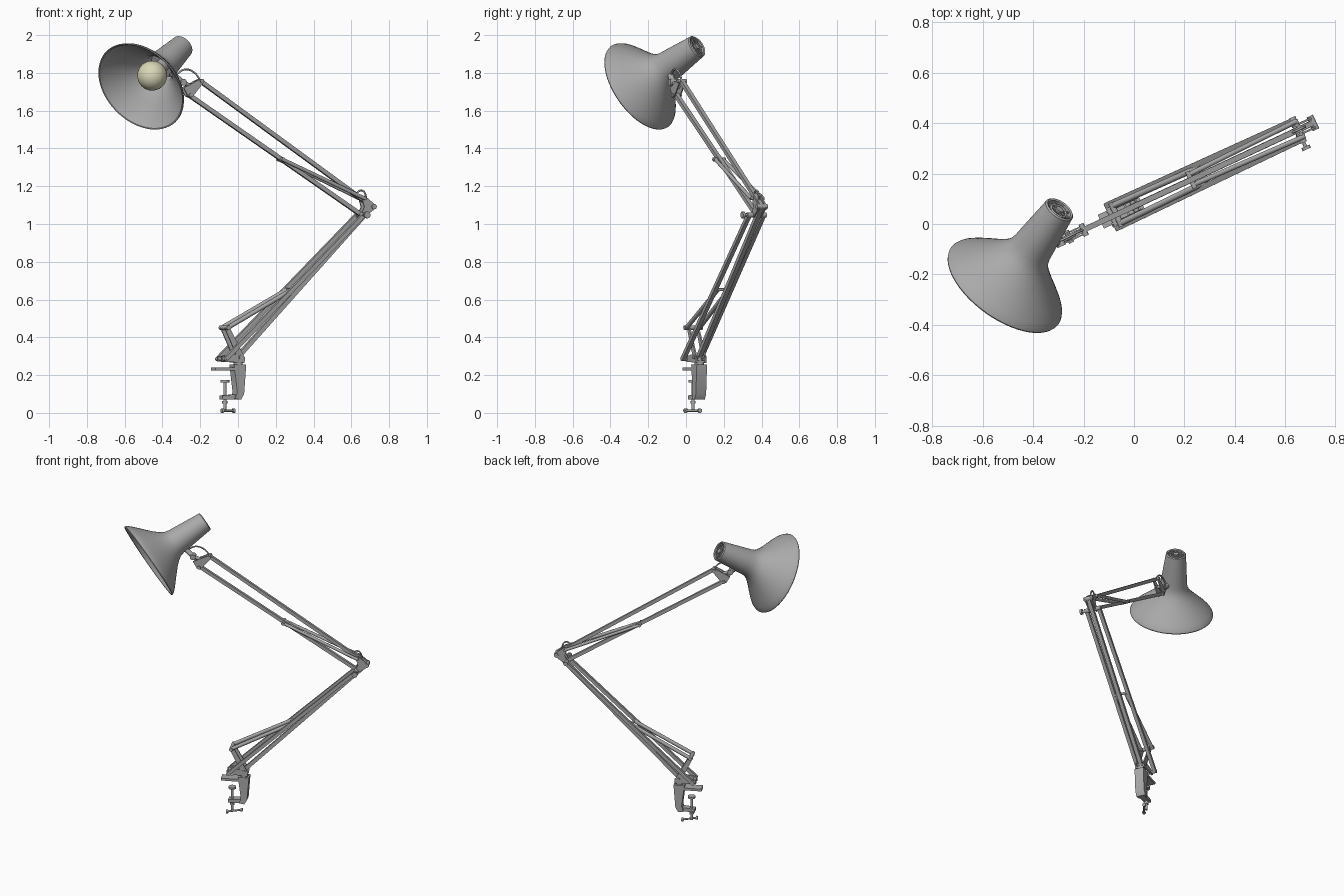
import bpy, bmesh, math
from mathutils import Vector, Matrix

cube = bpy.data.objects.get("Cube")
if cube:
    bpy.data.objects.remove(cube, do_unlink=True)


def material(name, rgb):
    m = bpy.data.materials.new(name)
    m.use_nodes = True
    m.diffuse_color = (*rgb, 1)
    m.node_tree.nodes["Principled BSDF"].inputs["Base Color"].default_value = (*rgb, 1)
    return m


GREY = material("grey metal", (0.4, 0.4, 0.4))
CREAM = material("cream glass", (0.7, 0.68, 0.48))

# The arm lies in an upright plane: s runs along it, t across it
U = Vector((math.cos(math.radians(25)), math.sin(math.radians(25)), 0))
T = Vector((-U.y, U.x, 0))
ORIGIN = Vector((0, 0.07, 0))


def P(s, z, t=0):
    return ORIGIN + U * s + T * t + Vector((0, 0, z))


def finish(name, bm, mat=GREY):
    bmesh.ops.recalc_face_normals(bm, faces=bm.faces)
    mesh = bpy.data.meshes.new(name)
    bm.to_mesh(mesh)
    bm.free()
    ob = bpy.data.objects.new(name, mesh)
    bpy.context.collection.objects.link(ob)
    mesh.materials.append(mat)
    bpy.ops.object.select_all(action='DESELECT')
    bpy.context.view_layer.objects.active = ob
    ob.select_set(True)
    bpy.ops.object.shade_smooth_by_angle(angle=math.radians(35))
    return ob


def rod(name, a, b, r, sides=16, r2=None):
    """Cylinder between two points; four sides give a square tube aligned to the arm."""
    z = (b - a).normalized()
    side = T if abs(z.dot(T)) < 0.9 else Vector((0, 0, 1))
    y = z.cross(side).normalized()
    x = y.cross(z)
    m = Matrix((x, y, z)).transposed().to_4x4()
    m.translation = (a + b) / 2
    k = 1
    if sides == 4:
        m = m @ Matrix.Rotation(math.pi / 4, 4, 'Z')
        k = math.sqrt(2)
    bm = bmesh.new()
    bmesh.ops.create_cone(bm, cap_ends=True, segments=sides, radius1=r * k,
                          radius2=(r if r2 is None else r2) * k,
                          depth=(b - a).length, matrix=m)
    return finish(name, bm)


def pin(name, s, z, half, r=0.011):
    rod(name, P(s, z, -half), P(s, z, half), r)


def plate(name, outline, t0, t1):
    """Outline in (s, z), given thickness across the arm."""
    bm = bmesh.new()
    face = bm.faces.new([bm.verts.new(P(s, z, t0)) for s, z in outline])
    ext = bmesh.ops.extrude_face_region(bm, geom=[face])
    verts = [v for v in ext["geom"] if isinstance(v, bmesh.types.BMVert)]
    bmesh.ops.translate(bm, verts=verts, vec=T * (t1 - t0))
    return finish(name, bm)


def cord(name, points, r=0.005):
    cu = bpy.data.curves.new(name, 'CURVE')
    cu.dimensions = '3D'
    cu.bevel_depth = r
    cu.bevel_resolution = 2
    sp = cu.splines.new('BEZIER')
    sp.bezier_points.add(len(points) - 1)
    for bp, p in zip(sp.bezier_points, points):
        bp.co = p
        bp.handle_left_type = bp.handle_right_type = 'AUTO'
    cu.materials.append(GREY)
    ob = bpy.data.objects.new(name, cu)
    bpy.context.collection.objects.link(ob)


# Table clamp: body, jaw and screw
plate("clamp_body", [(-0.036, 0.255), (0.034, 0.255), (0.022, 0.1), (0.004, 0.07),
                     (-0.03, 0.075), (-0.018, 0.11)], -0.03, 0.03)
plate("clamp_jaw", [(-0.145, 0.224), (-0.02, 0.224), (-0.02, 0.24), (-0.145, 0.24)], -0.03, 0.03)
plate("clamp_foot", [(-0.1, 0.072), (0, 0.072), (0, 0.1), (-0.1, 0.092)], -0.02, 0.02)
rod("clamp_screw", P(-0.077, 0.01), P(-0.077, 0.17), 0.008)
rod("clamp_pad", P(-0.077, 0.162), P(-0.077, 0.175), 0.024)
rod("clamp_collar", P(-0.077, 0.05), P(-0.077, 0.064), 0.014)
pin_a, pin_b = P(-0.105, 0.012, -0.03), P(-0.02, 0.012, 0.012)
rod("screw_handle", pin_a, pin_b, 0.006)
for end in (pin_a, pin_b):
    rod("handle_end", end - U * 0.006, end + U * 0.006, 0.012)

# Swivel post and base bracket
rod("swivel_post", P(0, 0.25), P(0, 0.29), 0.014)
rod("swivel_collar", P(0, 0.255), P(0, 0.268), 0.025)
for t in (-0.026, 0.026):
    plate("base_plate", [(-0.11, 0.272), (0.024, 0.265), (0.028, 0.295), (0, 0.315),
                         (-0.11, 0.297)], t - 0.004, t + 0.004)
    plate("base_upright", [(-0.09, 0.448), (-0.066, 0.458), (0.022, 0.3), (-0.012, 0.285)],
          t - 0.004, t + 0.004)
plate("base_bridge", [(-0.03, 0.268), (0.02, 0.266), (0.02, 0.278), (-0.03, 0.28)], -0.03, 0.03)

# Lower arm: outer pair, single middle tube and spring tubes
for k in (-1, 1):
    rod("lower_outer_tube", P(-0.095, 0.285, k * 0.05), P(0.717, 1.05, k * 0.042), 0.011, 4)
    rod("lower_spring_tube", P(-0.077, 0.451, k * 0.038), P(0.3, 0.652, k * 0.032), 0.012)
rod("lower_middle_tube", P(-0.005, 0.293), P(0.779, 1.09), 0.012, 4)
pin("base_front_pin", -0.095, 0.285, 0.06)
pin("base_rear_pin", 0.002, 0.295, 0.036)
pin("lower_spring_pin", -0.077, 0.451, 0.052, 0.012)
pin("lower_spring_anchor", 0.3, 0.652, 0.05, 0.008)

# Elbow bracket, pins and tightening knob
for t in (-0.02, 0.02):
    plate("elbow_plate", [(0.7, 1.035), (0.725, 1.035), (0.797, 1.085), (0.79, 1.102),
                          (0.73, 1.15), (0.712, 1.14), (0.728, 1.09)], t - 0.004, t + 0.004)
pin("elbow_lower_pin", 0.717, 1.048, 0.055, 0.014)
pin("elbow_tip_pin", 0.783, 1.092, 0.03, 0.014)
pin("elbow_spring_pin", 0.725, 1.135, 0.04, 0.009)
rod("elbow_knob_stem", P(0.717, 1.048, -0.075), P(0.717, 1.048, -0.05), 0.007)
rod("elbow_knob", P(0.717, 1.048, -0.085), P(0.717, 1.048, -0.072), 0.018)

# Upper arm: two single tubes with a spring tube on each side
rod("upper_top_tube", P(-0.22, 1.757), P(0.78, 1.094), 0.011, 4)
rod("upper_bottom_tube", P(-0.285, 1.682), P(0.717, 1.05), 0.011, 4)
for k in (-1, 1):
    rod("upper_spring_tube", P(0.25, 1.342, k * 0.022), P(0.725, 1.135, k * 0.034), 0.01)
pin("upper_spring_anchor", 0.25, 1.342, 0.036, 0.01)
cord("elbow_cord", [P(0.69, 1.14), P(0.7, 1.168), P(0.725, 1.177), P(0.745, 1.155), P(0.745, 1.115)])

# Head bracket joining the arm to the shade
for t in (-0.016, 0.016):
    plate("head_plate", [(-0.3, 1.675), (-0.275, 1.672), (-0.21, 1.748), (-0.212, 1.767),
                         (-0.235, 1.765), (-0.325, 1.72)], t - 0.003, t + 0.003)
pin("head_upper_pin", -0.22, 1.757, 0.026)
pin("head_lower_pin", -0.285, 1.682, 0.026)
joint = Vector((-0.295, -0.07, 1.75))
rod("head_stem", P(-0.26, 1.725), joint, 0.011)
rod("shade_lug", joint, Vector((-0.355, -0.085, 1.8)), 0.016)
rod("head_knob", joint - T * 0.02, joint + T * 0.02, 0.018)
cord("head_cord", [Vector((-0.33, -0.08, 1.79)), Vector((-0.28, -0.06, 1.818)),
                   Vector((-0.23, -0.035, 1.8)), P(-0.22, 1.76)])

# Lamp shade, turned about its own tilted axis
RIM = Vector((-0.514, -0.247, 1.727))
AXIS = Vector((0.506, 0.706, 0.494)).normalized()
HEAD = Matrix.Translation(RIM) @ AXIS.to_track_quat('Z', 'Y').to_matrix().to_4x4()


def head(x, y, d):
    return HEAD @ Vector((x, y, d))


profile = [(0, 0.412), (0.05, 0.412), (0.05, 0.432), (0.057, 0.436), (0.063, 0.43),
           (0.081, 0.25), (0.084, 0.215), (0.091, 0.188), (0.106, 0.162), (0.135, 0.13),
           (0.17, 0.097), (0.208, 0.063), (0.24, 0.033), (0.256, 0.015), (0.262, 0.003),
           (0.26, -0.002), (0.254, 0), (0.234, 0.03), (0.165, 0.091), (0.1, 0.156),
           (0.08, 0.19), (0.075, 0.24), (0, 0.24)]
bm = bmesh.new()
vs = [bm.verts.new((r, 0, d)) for r, d in profile]
edges = [bm.edges.new(pair) for pair in zip(vs, vs[1:])]
bmesh.ops.spin(bm, geom=vs + edges, cent=(0, 0, 0), axis=(0, 0, 1),
               angle=math.tau, steps=64, use_duplicate=False)
bmesh.ops.remove_doubles(bm, verts=bm.verts, dist=0.0001)
bm.transform(HEAD)
finish("lamp_shade", bm)

# Vented end cap: hub, spokes and ring
rod("cap_hub", head(0, 0, 0.41), head(0, 0, 0.434), 0.016, 24)
for i in range(8):
    c, s = math.cos(i * math.tau / 8), math.sin(i * math.tau / 8)
    rod("cap_spoke", head(0.012 * c, 0.012 * s, 0.422), head(0.053 * c, 0.053 * s, 0.422), 0.005, 8)
ring = [head(0.034 * math.cos(i * math.tau / 16), 0.034 * math.sin(i * math.tau / 16), 0.424)
        for i in range(17)]
cord("cap_ring", ring)

# Bulb and socket
rod("bulb_socket", head(0, 0, 0.17), head(0, 0, 0.245), 0.035, 24)
bm = bmesh.new()
bmesh.ops.create_uvsphere(bm, u_segments=32, v_segments=20, radius=0.079,
                          matrix=HEAD @ Matrix.Translation((0, 0, 0.118)))
finish("bulb", bm, CREAM)
